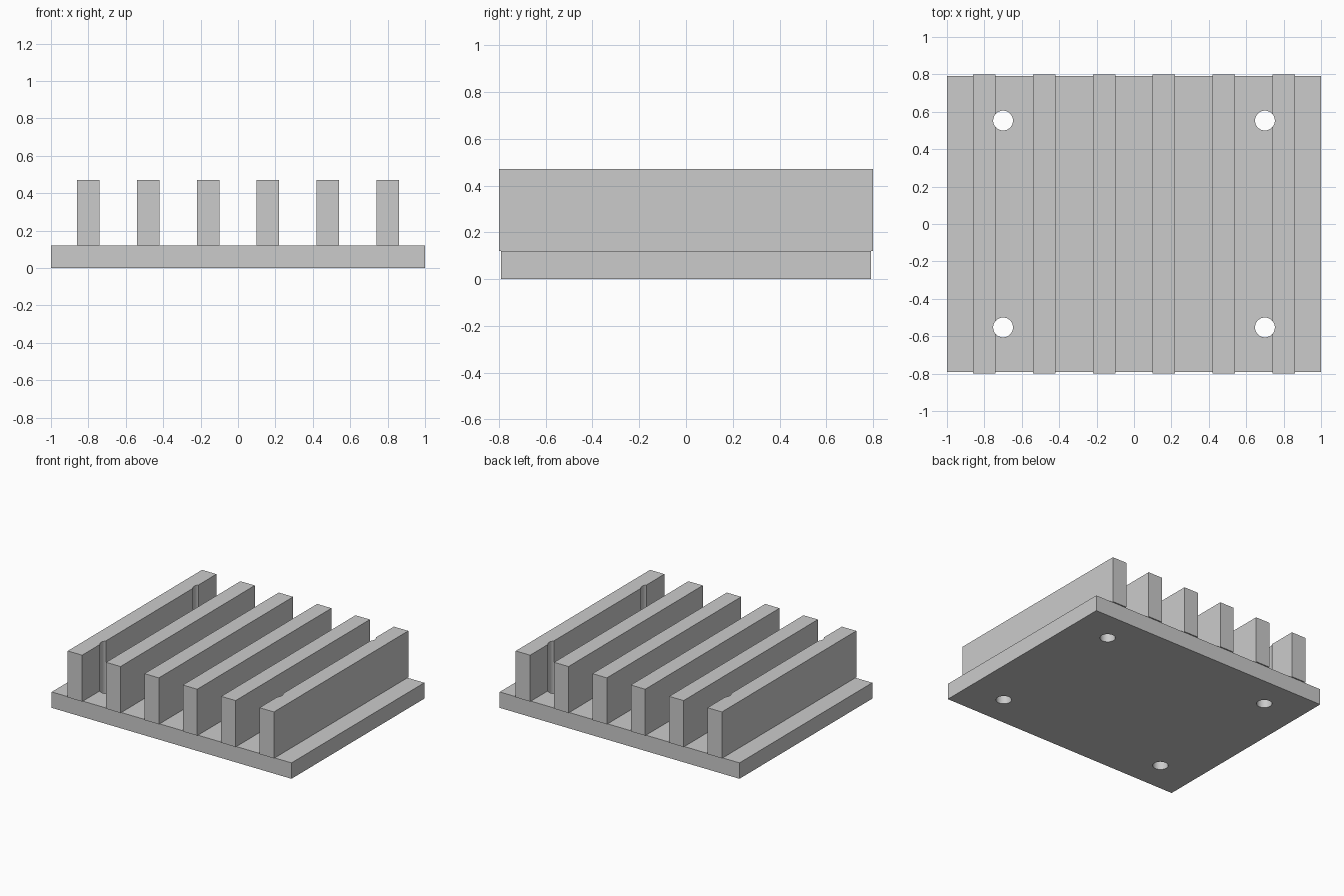
import bpy

BASE_HEIGHT, TOP = 0.12, 0.47
FIN_COUNT, FIN_PITCH, FIN_WIDTH = 6, 0.32, 0.12
HOLE_X, HOLE_Y, HOLE_RADIUS = 0.70, 0.553, 0.053

cube = bpy.data.objects.get("Cube")
if cube:
    bpy.data.objects.remove(cube, do_unlink=True)

metal = bpy.data.materials.new("light_grey_metal")
metal.use_nodes = True
colour = (0.6, 0.6, 0.6, 1)
metal.diffuse_color = colour
metal.node_tree.nodes["Principled BSDF"].inputs["Base Color"].default_value = colour


def block(name, x, width, depth, z_low, z_high):
    bpy.ops.mesh.primitive_cube_add(size=1, location=(x, 0, (z_low + z_high) / 2))
    obj = bpy.context.object
    obj.name = name
    obj.scale = (width, depth, z_high - z_low)
    bpy.ops.object.transform_apply(location=True, rotation=False, scale=True)
    obj.data.materials.append(metal)
    return obj


def drill(obj, cutters):
    bpy.ops.object.select_all(action="DESELECT")
    obj.select_set(True)
    bpy.context.view_layer.objects.active = obj
    for cutter in cutters:
        mod = obj.modifiers.new("screw_hole", "BOOLEAN")
        mod.operation = "DIFFERENCE"
        mod.solver = "EXACT"
        mod.object = cutter
        bpy.ops.object.modifier_apply(modifier=mod.name)
    bpy.ops.object.shade_smooth_by_angle()


# Drills for the four corner holes, tall enough to notch the outer fins
drills = []
for x in (-HOLE_X, HOLE_X):
    for y in (-HOLE_Y, HOLE_Y):
        bpy.ops.mesh.primitive_cylinder_add(vertices=48, radius=HOLE_RADIUS,
                                            depth=2, location=(x, y, 0))
        cutter = bpy.context.object
        cutter.name = "hole_cutter"
        cutter.hide_render = True
        cutter.data.materials.append(metal)
        drills.append(cutter)

# Base plate
base = block("base_plate", 0, 2, 1.582, 0, BASE_HEIGHT)
drill(base, drills)

# Row of fins, slightly longer than the plate
for i in range(FIN_COUNT):
    x = (i - (FIN_COUNT - 1) / 2) * FIN_PITCH
    fin = block(f"fin_{i + 1}", x, FIN_WIDTH, 1.6, BASE_HEIGHT, TOP)
    reach = FIN_WIDTH / 2 + HOLE_RADIUS
    drill(fin, [d for d in drills if abs(d.location.x - x) < reach])

for cutter in drills:
    bpy.data.objects.remove(cutter, do_unlink=True)
